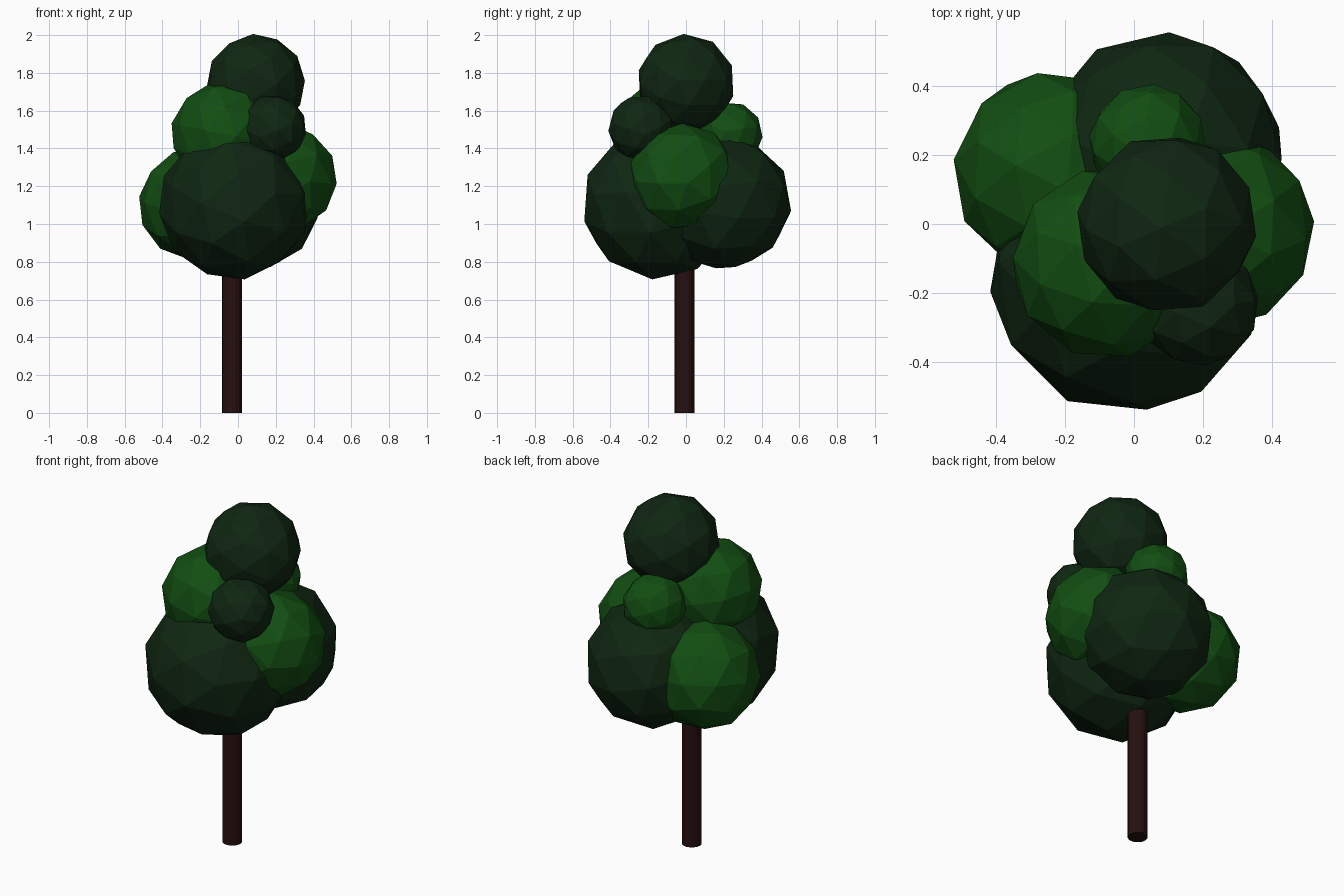
import bpy
import random
from mathutils import Euler

random.seed(4)

cube = bpy.data.objects.get("Cube")
if cube:
    bpy.data.objects.remove(cube, do_unlink=True)


def material(name, rgb):
    mat = bpy.data.materials.new(name)
    mat.use_nodes = True
    mat.diffuse_color = (*rgb, 1)
    mat.node_tree.nodes["Principled BSDF"].inputs["Base Color"].default_value = (*rgb, 1)
    return mat


dark_green = material("dark green leaves", (0.005, 0.02, 0.006))
green = material("green leaves", (0.006, 0.075, 0.006))
bark = material("dark brown bark", (0.02, 0.005, 0.005))


def leaf_clump(name, centre, radius, mat):
    """Faceted ball of leaves, turned at random so the clumps differ."""
    bpy.ops.mesh.primitive_ico_sphere_add(subdivisions=2, radius=radius, location=centre)
    clump = bpy.context.object
    clump.name = name
    clump.rotation_euler = Euler([random.uniform(0, 6.28) for _ in range(3)])
    clump.data.materials.append(mat)


# Trunk
bpy.ops.mesh.primitive_cylinder_add(vertices=16, radius=0.053, depth=1.0,
                                    location=(-0.032, -0.008, 0.5))
trunk = bpy.context.object
trunk.name = "trunk"
trunk.data.materials.append(bark)

# Crown
leaf_clump("top_clump", (0.095, 0.0, 1.745), 0.262, dark_green)
leaf_clump("large_front_clump", (-0.02, -0.15, 1.105), 0.403, dark_green)
leaf_clump("large_back_clump", (0.08, 0.2, 1.115), 0.36, dark_green)
leaf_clump("small_front_clump", (0.185, -0.235, 1.507), 0.178, dark_green)
leaf_clump("lower_right_clump", (-0.23, 0.15, 1.105), 0.298, green)
leaf_clump("upper_front_clump", (-0.08, -0.115, 1.475), 0.278, green)
leaf_clump("lower_left_clump", (0.235, -0.015, 1.245), 0.29, green)
leaf_clump("small_back_clump", (0.04, 0.235, 1.475), 0.172, green)
